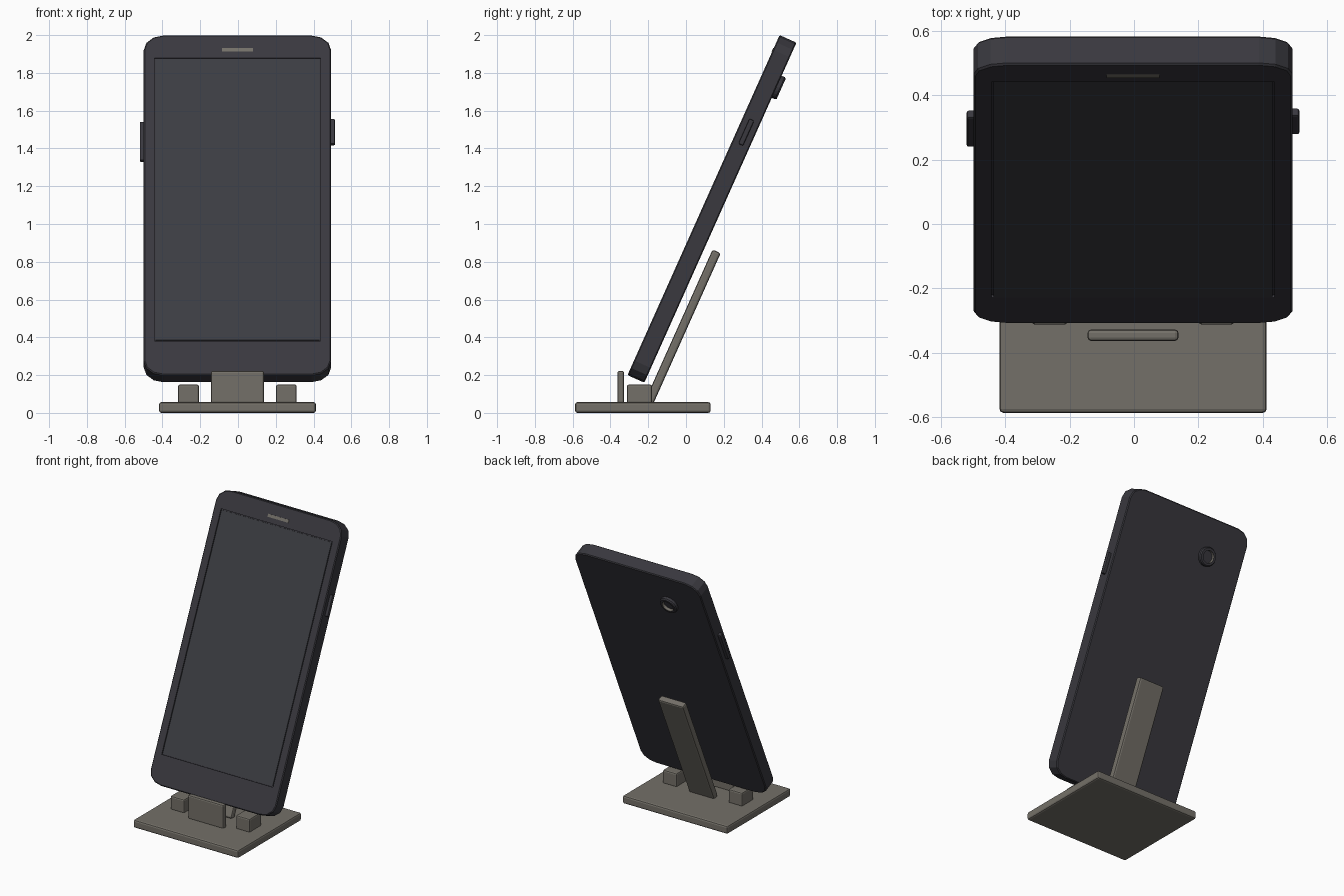
import bpy, bmesh, math
from mathutils import Matrix, Vector

if "Cube" in bpy.data.objects:
    bpy.data.objects.remove(bpy.data.objects["Cube"])

TILT = math.radians(-24.1)
CX = -0.003


def material(name, rgb):
    m = bpy.data.materials.new(name)
    m.diffuse_color = (*rgb, 1)
    m.use_nodes = True
    m.node_tree.nodes["Principled BSDF"].inputs["Base Color"].default_value = m.diffuse_color
    return m


DARK = material("dark_casing", (0.041, 0.040, 0.049))
GLASS = material("screen_glass", (0.044, 0.046, 0.054))
STAND = material("warm_grey", (0.175, 0.163, 0.140))


def frame(x, y, z, angle=0.0):
    return Matrix.Translation((x, y, z)) @ Matrix.Rotation(angle, 4, 'X')


PHONE = frame(CX, 0.1375, 1.08, TILT)   # local: z = length, -y = screen side
FLAT = frame(CX, 0, 0)


def finish(name, bm, mats, matrix, bevel=0.0, segments=2):
    bmesh.ops.recalc_face_normals(bm, faces=bm.faces)
    me = bpy.data.meshes.new(name)
    bm.to_mesh(me)
    bm.free()
    for m in mats:
        me.materials.append(m)
    ob = bpy.data.objects.new(name, me)
    bpy.context.collection.objects.link(ob)
    ob.matrix_world = matrix
    if bevel:
        mod = ob.modifiers.new("bevel", 'BEVEL')
        mod.width = bevel
        mod.segments = segments
        mod.limit_method = 'ANGLE'
        mod.angle_limit = math.radians(50)
    return ob


def box(name, lo, hi, mat, matrix, bevel=0.0):
    lo, hi = Vector(lo), Vector(hi)
    bm = bmesh.new()
    bmesh.ops.create_cube(bm, size=1)
    bmesh.ops.scale(bm, vec=hi - lo, verts=bm.verts)
    bmesh.ops.translate(bm, vec=(lo + hi) / 2, verts=bm.verts)
    return finish(name, bm, [mat], matrix, bevel)


# Phone casing: rounded rectangle extruded through its thickness
HW, HL, HT = 0.496, 0.986, 0.049
RX, RZ, STEPS = 0.105, 0.085, 3
bm = bmesh.new()
ring = []
for q, (sx, sz) in enumerate([(1, 1), (-1, 1), (-1, -1), (1, -1)]):
    for i in range(STEPS + 1):
        a = math.pi / 2 * (q + i / STEPS)
        ring.append(bm.verts.new((sx * (HW - RX) + RX * math.cos(a), -HT,
                                  sz * (HL - RZ) + RZ * math.sin(a))))
face = bm.faces.new(ring)
ext = bmesh.ops.extrude_face_region(bm, geom=[face])
bmesh.ops.translate(bm, vec=(0, 2 * HT, 0),
                    verts=[v for v in ext["geom"] if isinstance(v, bmesh.types.BMVert)])
casing = finish("phone_casing", bm, [DARK], PHONE, 0.006, 1)

# Shallow recess for the screen
cutter = box("screen_cutter", (-0.44, -HT - 0.05, -0.788), (0.44, -HT + 0.009, 0.854),
             DARK, PHONE)
cutter.hide_render = True
cutter.hide_viewport = True
cut = casing.modifiers.new("screen_recess", 'BOOLEAN')
cut.operation = 'DIFFERENCE'
cut.solver = 'EXACT'
cut.object = cutter

# Screen and earpiece
box("screen", (-0.434, -HT + 0.002, -0.782), (0.434, -HT + 0.0095, 0.848), GLASS, PHONE)
box("earpiece", (-0.082, -HT - 0.003, 0.89), (0.082, -HT + 0.004, 0.91), STAND, PHONE)

# Side buttons
box("left_button", (-HW - 0.021, -0.014, 0.276), (-HW + 0.01, 0.014, 0.502), DARK, PHONE, 0.007)
box("right_button", (HW - 0.01, -0.014, 0.372), (HW + 0.021, 0.014, 0.517), DARK, PHONE, 0.007)

# Rear camera: a turned profile, inner wall in the light colour
profile = [(0.064, -0.004), (0.064, 0.018), (0.058, 0.026), (0.042, 0.026), (0.042, 0.006)]
SIDES = 20
bm = bmesh.new()
loops = [[bm.verts.new((r * math.cos(2 * math.pi * i / SIDES), h,
                        r * math.sin(2 * math.pi * i / SIDES))) for i in range(SIDES)]
         for r, h in profile]
for k in range(len(loops) - 1):
    for i in range(SIDES):
        j = (i + 1) % SIDES
        f = bm.faces.new((loops[k][i], loops[k][j], loops[k + 1][j], loops[k + 1][i]))
        f.material_index = 1 if k == len(loops) - 2 else 0
bm.faces.new(loops[-1])
bm.faces.new(loops[0])
finish("rear_camera", bm, [DARK, STAND], PHONE @ Matrix.Translation((-0.205, HT, 0.73)))

# Stand: base, front lip, two rest blocks and sloping back support
box("stand_base", (-0.415, -0.587, 0), (0.415, 0.13, 0.057), STAND, FLAT, 0.012)
box("front_lip", (-0.141, -0.363, 0.05), (0.141, -0.328, 0.222), STAND, FLAT, 0.01)
for side, s in (("left", -1), ("right", 1)):
    xs = sorted((s * 0.204, s * 0.314))
    box(side + "_rest_block", (xs[0], -0.313, 0.05), (xs[1], -0.18, 0.15), STAND, FLAT, 0.01)
box("back_support", (-0.1, -0.0235, -0.44), (0.1, 0.0235, 0.44), STAND,
    frame(CX, -0.0175, 0.4535, TILT), 0.012)
